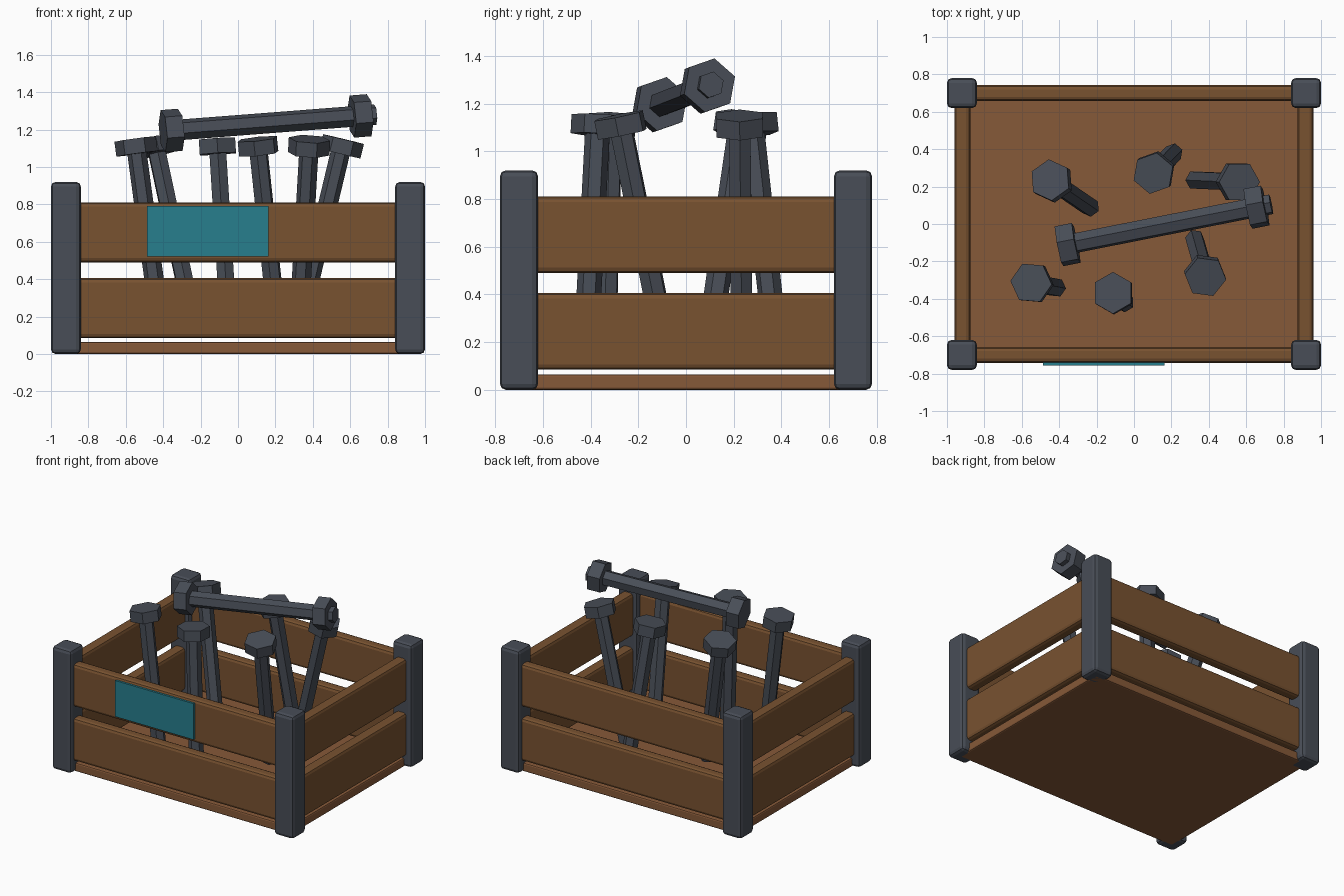
import bpy, bmesh, math
from mathutils import Vector, Matrix

if "Cube" in bpy.data.objects:
    bpy.data.objects.remove(bpy.data.objects["Cube"])


def material(name, rgb):
    m = bpy.data.materials.new(name)
    m.diffuse_color = (*rgb, 1)
    m.use_nodes = True
    m.node_tree.nodes["Principled BSDF"].inputs["Base Color"].default_value = m.diffuse_color
    return m


WOOD = material("wood", (0.19, 0.085, 0.03))
FLOOR = material("floor_wood", (0.24, 0.10, 0.04))
METAL = material("dark_metal", (0.065, 0.075, 0.095))
TEAL = material("teal", (0.02, 0.21, 0.27))


def finish(name, bm, mat):
    mesh = bpy.data.meshes.new(name)
    bmesh.ops.recalc_face_normals(bm, faces=bm.faces)
    bm.to_mesh(mesh)
    bm.free()
    mesh.materials.append(mat)
    ob = bpy.data.objects.new(name, mesh)
    bpy.context.collection.objects.link(ob)
    return ob


def box(name, lo, hi, mat, bevel=0.0):
    lo, hi = Vector(lo), Vector(hi)
    bm = bmesh.new()
    bmesh.ops.create_cube(bm, size=1, matrix=Matrix.Translation((lo + hi) / 2)
                          @ Matrix.Diagonal((*(hi - lo), 1)))
    ob = finish(name, bm, mat)
    if bevel:
        mod = ob.modifiers.new("bevel", 'BEVEL')
        mod.width = bevel
        mod.segments = 2
    return ob


def hex_prism(bm, start, end, radius, roll):
    """Six-sided bar between two points, one corner at the roll angle."""
    start, end = Vector(start), Vector(end)
    axis = end - start
    turn = Vector((0, 0, 1)).rotation_difference(axis).to_matrix().to_4x4()
    bmesh.ops.create_cone(
        bm, cap_ends=True, segments=6, radius1=radius, radius2=radius, depth=axis.length,
        matrix=Matrix.Translation((start + end) / 2) @ turn
        @ Matrix.Rotation(math.radians(roll - 90), 4, 'Z'))


# Floor of the crate
box("floor", (-0.94, -0.72, 0), (0.94, 0.72, 0.065), FLOOR, 0.01)

# Corner posts
for sx, xn in ((-1, "left"), (1, "right")):
    for sy, yn in ((-1, "front"), (1, "back")):
        x, y = sx * 0.92, sy * 0.70
        box(f"{yn}_{xn}_post", (x - 0.08, y - 0.08, 0), (x + 0.08, y + 0.08, 0.92), METAL, 0.025)

# Two slats on each side
for level, z0, z1 in (("lower", 0.085, 0.405), ("upper", 0.49, 0.81)):
    for s, n in ((-1, "front"), (1, "back")):
        y = s * 0.70
        box(f"{n}_{level}_slat", (-0.90, y - 0.042, z0), (0.90, y + 0.042, z1), WOOD, 0.022)
    for s, n in ((-1, "left"), (1, "right")):
        x = s * 0.917
        box(f"{n}_{level}_slat", (x - 0.042, -0.68, z0), (x + 0.042, 0.68, z1), WOOD, 0.022)

# Plain panel on the front
box("front_panel", (-0.487, -0.757, 0.52), (0.162, -0.735, 0.79), TEAL)

# Standing bolts: head x, y, foot x, y, roll of the head
bolts = [
    (-0.44, 0.23, -0.235, 0.09, 95),
    (-0.545, -0.315, -0.415, -0.34, -5),
    (-0.11, -0.37, -0.05, -0.42, 90),
    (0.107, 0.275, 0.21, 0.38, 80),
    (0.38, -0.275, 0.325, -0.08, -8),
    (0.555, 0.225, 0.325, 0.235, 0),
]
for i, (hx, hy, fx, fy, roll) in enumerate(bolts, 1):
    head, foot = Vector((hx, hy, 1.11)), Vector((fx, fy, 0.15))
    axis = (head - foot).normalized()
    bm = bmesh.new()
    hex_prism(bm, foot, head, 0.052, roll)
    hex_prism(bm, head - axis * 0.04, head + axis * 0.04, 0.112, roll)
    finish(f"standing_bolt_{i}", bm, METAL)

# Long bolt lying across the top, with a nut near its right end
head, nut = Vector((-0.355, -0.11, 1.195)), Vector((0.655, 0.09, 1.273))
axis = (nut - head).normalized()
bm = bmesh.new()
hex_prism(bm, head, nut + axis * 0.08, 0.056, 0)
hex_prism(bm, head - axis * 0.047, head + axis * 0.047, 0.115, 0)
hex_prism(bm, nut - axis * 0.047, nut + axis * 0.047, 0.115, 0)
finish("lying_bolt", bm, METAL)
